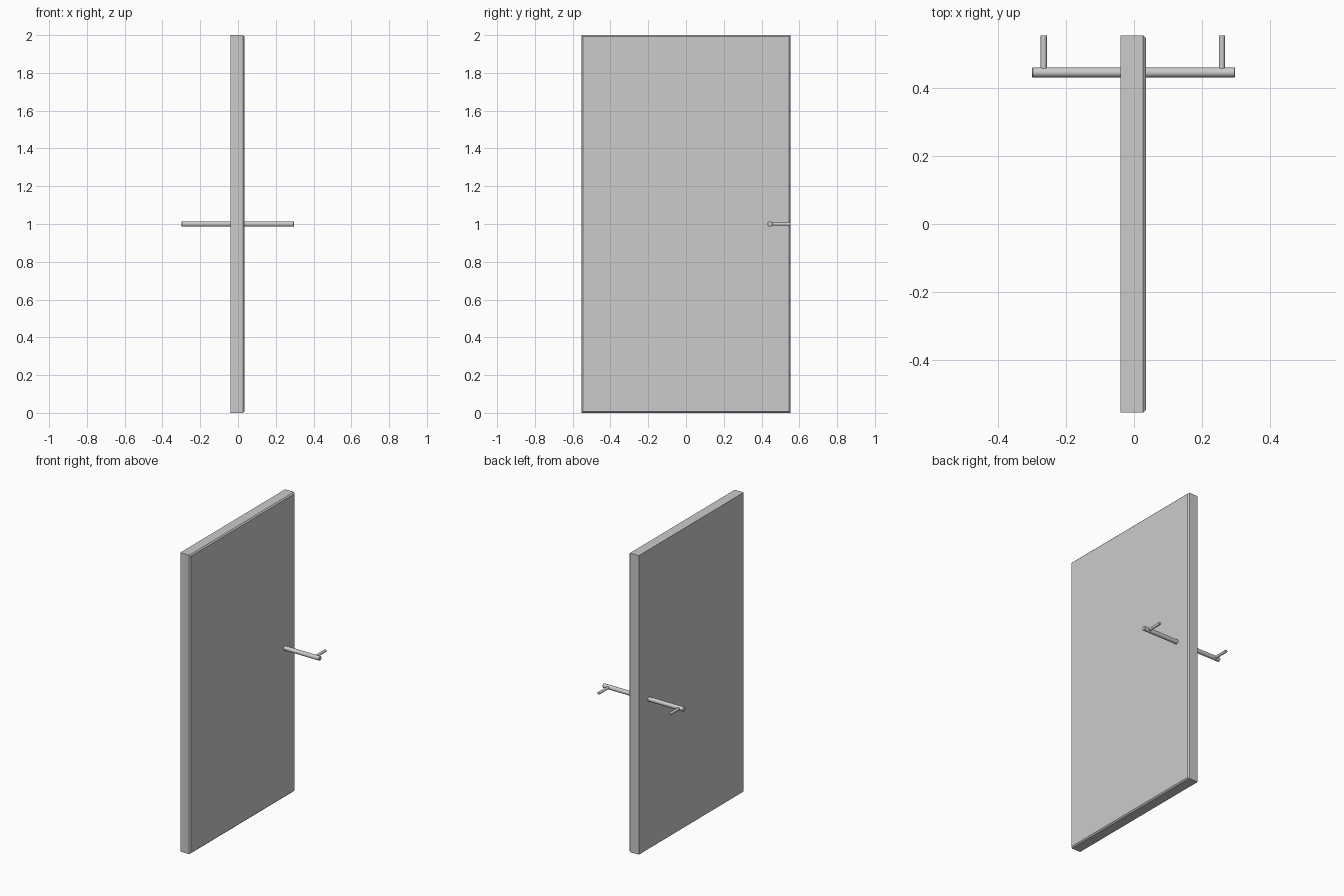
import bpy, bmesh, math
from mathutils import Vector

cube = bpy.data.objects.get("Cube")
if cube:
    bpy.data.objects.remove(cube, do_unlink=True)

grey = bpy.data.materials.new("light grey")
grey.use_nodes = True
grey.diffuse_color = (0.6, 0.6, 0.6, 1)
grey.node_tree.nodes["Principled BSDF"].inputs["Base Color"].default_value = (0.6, 0.6, 0.6, 1)


def add_object(name, bm):
    mesh = bpy.data.meshes.new(name)
    bm.to_mesh(mesh)
    bm.free()
    mesh.materials.append(grey)
    obj = bpy.data.objects.new(name, mesh)
    bpy.context.collection.objects.link(obj)
    return obj


def add_rod(name, start, end, radius, chamfer=0):
    start, end = Vector(start), Vector(end)
    axis = end - start
    bm = bmesh.new()
    bmesh.ops.create_cone(bm, cap_ends=True, segments=32, radius1=radius,
                          radius2=radius, depth=axis.length)
    if chamfer:
        rims = [e for e in bm.edges if any(len(f.verts) > 4 for f in e.link_faces)]
        bmesh.ops.bevel(bm, geom=rims, offset=chamfer, segments=1, affect='EDGES')
    turn = axis.to_track_quat('Z', 'Y').to_matrix()
    bmesh.ops.rotate(bm, verts=bm.verts, matrix=turn)
    bmesh.ops.translate(bm, verts=bm.verts, vec=(start + end) / 2)
    obj = add_object(name, bm)
    bpy.ops.object.select_all(action='DESELECT')
    obj.select_set(True)
    bpy.context.view_layer.objects.active = obj
    bpy.ops.object.shade_smooth_by_angle(angle=math.radians(30))
    return obj


# Door slab, chamfered around its left face only
back_x, face_x, half_width, height = -0.039, 0.035, 0.554, 2.0
bm = bmesh.new()
bmesh.ops.create_cube(bm, size=1)
bmesh.ops.scale(bm, verts=bm.verts, vec=(face_x - back_x, 2 * half_width, height))
bmesh.ops.translate(bm, verts=bm.verts, vec=((face_x + back_x) / 2, 0, height / 2))
face_edges = [e for e in bm.edges if all(v.co.x > 0 for v in e.verts)]
bmesh.ops.bevel(bm, geom=face_edges, offset=0.008, segments=1, affect='EDGES')
add_object("door_slab", bm)

# Handle bar through the slab
bar_y, bar_z = 0.445, 1.0
add_rod("handle_bar", (-0.299, bar_y, bar_z), (0.297, bar_y, bar_z), 0.0145, 0.002)

# Grip on each side, pointing to the door's back edge
for side, x in (("right", -0.265), ("left", 0.258)):
    add_rod(side + "_grip", (x, bar_y, bar_z), (x, half_width, bar_z), 0.009)
